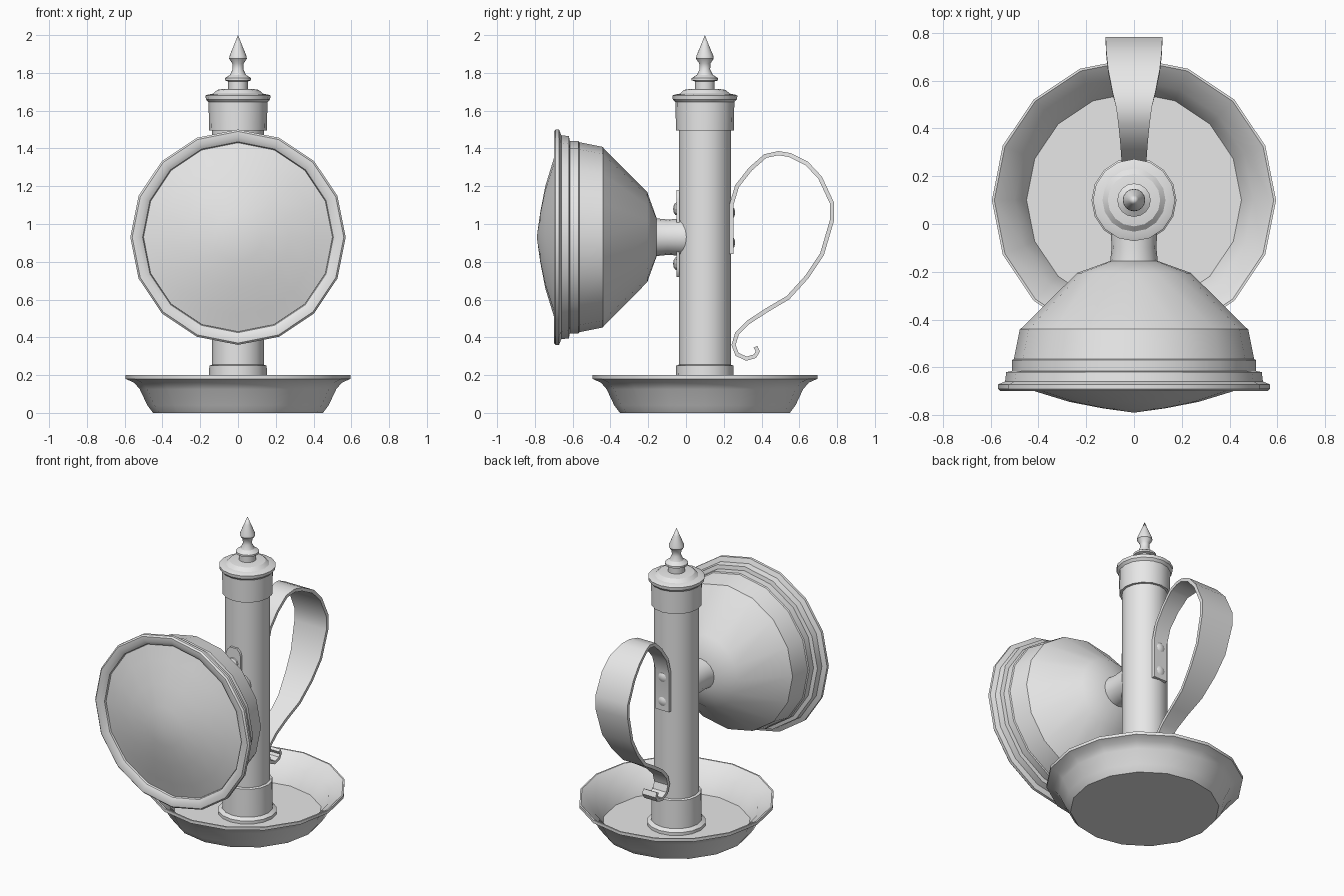
import bpy, bmesh, math
from mathutils import Vector, Matrix

cube = bpy.data.objects.get("Cube")
if cube:
    bpy.data.objects.remove(cube, do_unlink=True)

GREY = (0.8, 0.8, 0.8, 1)
metal = bpy.data.materials.new("plain grey metal")
metal.use_nodes = True
metal.diffuse_color = GREY
metal.node_tree.nodes["Principled BSDF"].inputs["Base Color"].default_value = GREY

AXIS_Y = 0.1      # centre line of the column
LAMP_Z = 0.93     # centre height of the lamp
SIDES = 16
parts = []


def finish(name, bm, matrix=Matrix()):
    bmesh.ops.recalc_face_normals(bm, faces=bm.faces)
    mesh = bpy.data.meshes.new(name)
    bm.transform(matrix)
    bm.to_mesh(mesh)
    bm.free()
    mesh.materials.append(metal)
    obj = bpy.data.objects.new(name, mesh)
    bpy.context.collection.objects.link(obj)
    parts.append(obj)
    return obj


def lathe(name, profile, matrix, sides=SIDES):
    """Spin (radius, height) points round z; end on the axis to close."""
    bm = bmesh.new()
    verts = [bm.verts.new((r, 0, h)) for r, h in profile]
    edges = [bm.edges.new(pair) for pair in zip(verts, verts[1:])]
    bmesh.ops.spin(bm, geom=verts + edges, axis=(0, 0, 1), cent=(0, 0, 0),
                   angle=math.tau, steps=sides, use_duplicate=False)
    bmesh.ops.remove_doubles(bm, verts=bm.verts, dist=0.0005)
    return finish(name, bm, matrix)


def strap(name, path, thick):
    """Sweep a flat strip along (y, z, half width) points."""
    bm = bmesh.new()
    rings = []
    for i, (y, z, w) in enumerate(path):
        a, b = path[max(i - 1, 0)], path[min(i + 1, len(path) - 1)]
        side = Vector((0, a[1] - b[1], b[0] - a[0])).normalized() * thick / 2
        p = Vector((0, y, z))
        rings.append([bm.verts.new(p + side * s + Vector((x, 0, 0)))
                      for s, x in ((1, -w), (1, w), (-1, w), (-1, -w))])
    for a, b in zip(rings, rings[1:]):
        for k in range(4):
            bm.faces.new((a[k], a[k - 1], b[k - 1], b[k]))
    bm.faces.new(rings[0])
    bm.faces.new(rings[-1])
    return finish(name, bm)


upright = Matrix.Translation((0, AXIS_Y, 0))
forward = Matrix.Translation((0, 0, LAMP_Z)) @ Matrix.Rotation(math.pi / 2, 4, 'X')

# Drip dish with flared rim
lathe("dish", [(0, 0), (0.45, 0), (0.48, 0.04), (0.52, 0.125), (0.55, 0.16),
               (0.595, 0.18), (0.595, 0.2), (0.585, 0.2), (0.5, 0.135),
               (0.45, 0.03), (0, 0.03)], upright)

# Column, foot collar and cap
lathe("column", [(0, 0.03), (0.138, 0.03), (0.138, 1.52), (0, 1.52)], upright)
lathe("foot_collar", [(0, 0.03), (0.178, 0.03), (0.178, 0.05), (0.155, 0.065),
                      (0.152, 0.25), (0.138, 0.255), (0, 0.255)], upright)
lathe("cap", [(0, 1.495), (0.153, 1.495), (0.156, 1.645), (0.17, 1.66),
              (0.172, 1.68), (0.16, 1.685), (0.132, 1.69), (0.11, 1.71),
              (0.075, 1.715), (0, 1.715)], upright)

# Pointed finial
lathe("finial", [(0, 1.71), (0.052, 1.71), (0.052, 1.755), (0.07, 1.76),
                 (0.07, 1.772), (0.042, 1.79), (0.028, 1.82), (0.03, 1.85),
                 (0.047, 1.875), (0.045, 1.89), (0.02, 1.95), (0, 2.0)], upright)

# Lamp housing: rim, stepped bands, cone and neck
lathe("lamp_housing", [(0, 0.67), (0.5, 0.67), (0.505, 0.685), (0.53, 0.7),
                       (0.56, 0.7), (0.57, 0.69), (0.57, 0.672), (0.54, 0.66),
                       (0.535, 0.62), (0.51, 0.615), (0.51, 0.57), (0.503, 0.565),
                       (0.478, 0.44), (0.47, 0.435), (0.238, 0.205),
                       (0.1, 0.155), (0, 0.155)], forward)
lathe("lens", [(0, 0.665), (0.502, 0.665), (0.5, 0.675), (0.41, 0.702),
               (0.27, 0.745), (0.13, 0.772), (0, 0.79)], forward)
lathe("lamp_neck", [(0, 0.16), (0.1, 0.16), (0.094, 0.1), (0.097, 0.03),
                    (0.097, -0.03), (0, -0.03)], forward)

# Mounting plate between lamp and column, with rounded ends
strap("lamp_bracket", [(-0.042, 0.72, 0.025), (-0.042, 0.74, 0.045),
                       (-0.042, 0.77, 0.055), (-0.042, 1.13, 0.055),
                       (-0.042, 1.16, 0.045), (-0.042, 1.18, 0.025)], 0.016)

# Curled strap handle, riveted to the back of the column
strap("handle", [
    (0.24, 0.84, 0.05), (0.24, 1.1, 0.05), (0.27, 1.2, 0.052),
    (0.34, 1.29, 0.057), (0.42, 1.36, 0.065), (0.49, 1.375, 0.075),
    (0.55, 1.365, 0.09), (0.64, 1.32, 0.108), (0.71, 1.245, 0.116),
    (0.773, 1.11, 0.119), (0.773, 1.02, 0.118), (0.72, 0.84, 0.108),
    (0.64, 0.72, 0.095), (0.54, 0.61, 0.078), (0.43, 0.545, 0.064),
    (0.33, 0.48, 0.055), (0.27, 0.42, 0.05), (0.252, 0.36, 0.05),
    (0.27, 0.31, 0.05), (0.32, 0.287, 0.05), (0.365, 0.3, 0.05),
    (0.38, 0.325, 0.05), (0.368, 0.35, 0.05)], 0.022)

# Rivets: domed heads facing front or back
dome = [(0, 0), (0.036, 0), (0.033, 0.009), (0.02, 0.017), (0, 0.02)]
for label, y, turn, heights in (("front", -0.048, 1, (0.79, 1.08)),
                                ("back", 0.24, -1, (0.9, 1.06))):
    for i, z in enumerate(heights):
        place = (Matrix.Translation((0, y, z))
                 @ Matrix.Rotation(turn * math.pi / 2, 4, 'X'))
        lathe(f"{label}_rivet_{i + 1}", dome, place, 10)

# Smooth shading with sharp steps
bpy.ops.object.select_all(action='DESELECT')
for obj in parts:
    obj.select_set(True)
bpy.context.view_layer.objects.active = parts[0]
bpy.ops.object.shade_smooth_by_angle(angle=math.radians(32))
